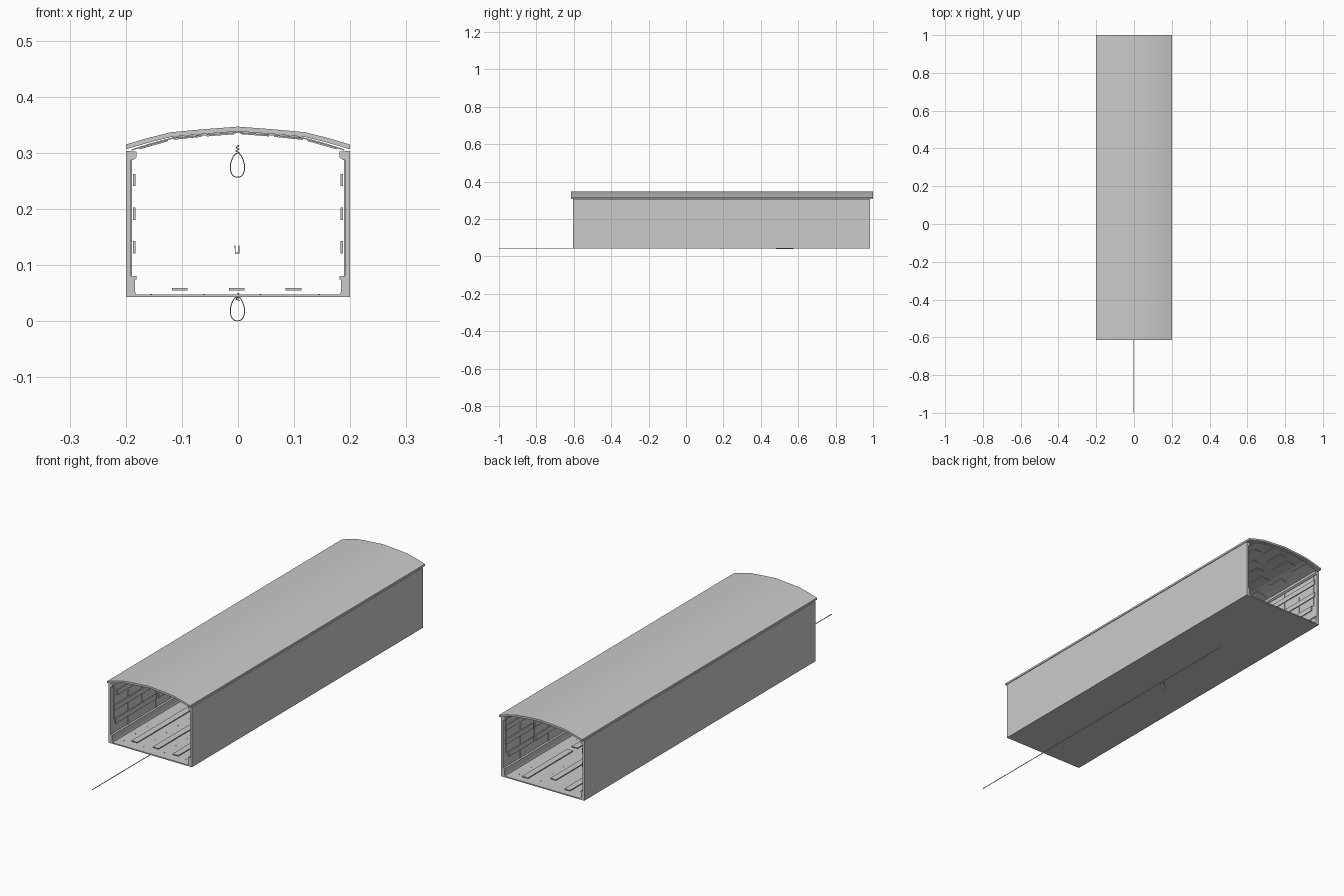
import bpy, bmesh, math, random
from mathutils import Vector

if "Cube" in bpy.data.objects:
    bpy.data.objects.remove(bpy.data.objects["Cube"])

random.seed(4)
Y0, Y1 = -0.603, 0.985


def make_object(name, bm):
    bmesh.ops.recalc_face_normals(bm, faces=bm.faces)
    me = bpy.data.meshes.new(name)
    bm.to_mesh(me)
    bm.free()
    ob = bpy.data.objects.new(name, me)
    bpy.context.collection.objects.link(ob)
    return ob


def boxes(name, items):
    # each item: (x0, x1, y0, y1, z0, z1)
    bm = bmesh.new()
    for x0, x1, y0, y1, z0, z1 in items:
        vs = bmesh.ops.create_cube(bm, size=1)['verts']
        for v in vs:
            v.co = Vector(((x0 + x1) / 2 + v.co.x * (x1 - x0),
                           (y0 + y1) / 2 + v.co.y * (y1 - y0),
                           (z0 + z1) / 2 + v.co.z * (z1 - z0)))
    return make_object(name, bm)


def extrude_profile(name, pts, y0, y1):
    bm = bmesh.new()
    f = bm.faces.new([bm.verts.new((x, y0, z)) for x, z in pts])
    ext = bmesh.ops.extrude_face_region(bm, geom=[f])['geom']
    bmesh.ops.translate(bm, vec=(0, y1 - y0, 0),
                        verts=[g for g in ext if isinstance(g, bmesh.types.BMVert)])
    return make_object(name, bm)


def mirror_x(ob):
    ob.modifiers.new("mirror", 'MIRROR')
    return ob


def segments(lengths, y0, y1, gap):
    out, y = [], y0
    while y < y1 - 0.02:
        e = min(y + random.uniform(*lengths), y1)
        out.append((y, e))
        y = e + gap
    return out


def wire(name, pts, radius, cyclic=False, smooth=False):
    cu = bpy.data.curves.new(name, 'CURVE')
    cu.dimensions = '3D'
    cu.bevel_depth = radius
    cu.bevel_resolution = 1
    cu.use_fill_caps = True
    cu.resolution_u = 5
    if smooth:
        sp = cu.splines.new('BEZIER')
        sp.bezier_points.add(len(pts) - 1)
        for b, p in zip(sp.bezier_points, pts):
            b.co = p
            b.handle_left_type = b.handle_right_type = 'AUTO'
    else:
        sp = cu.splines.new('POLY')
        sp.points.add(len(pts) - 1)
        for b, p in zip(sp.points, pts):
            b.co = (*p, 1)
    sp.use_cyclic_u = cyclic
    ob = bpy.data.objects.new(name, cu)
    bpy.context.collection.objects.link(ob)
    return ob


# arched roof shell, with a thinner lining below
arch = [(-0.2, 0.315), (-0.165, 0.3255), (-0.12, 0.337), (-0.06, 0.3425), (0, 0.347),
        (0.06, 0.3425), (0.12, 0.337), (0.165, 0.3255), (0.2, 0.315)]
roof = extrude_profile("roof", arch + [(x, z - 0.0085) for x, z in reversed(arch)], -0.615, 1.0)
roof.data.shade_smooth()
bpy.context.view_layer.objects.active = roof
roof.select_set(True)
bpy.ops.object.shade_smooth_by_angle(angle=math.radians(30))
inner = [(x * 0.95, z - 0.0085) for x, z in arch]
extrude_profile("roof_lining", inner + [(x, z - 0.0025) for x, z in reversed(inner)], Y0, Y1)


# ceiling patches lying against the arch
def arch_z(x):
    for (xa, za), (xb, zb) in zip(inner, inner[1:]):
        if xa <= x <= xb:
            return za + (zb - za) * (x - xa) / (xb - xa)
    return 0.31


bm = bmesh.new()
for lane in (-0.15, -0.09, -0.03, 0.03, 0.09, 0.15):
    for a, b in segments((0.06, 0.14), Y0 + random.uniform(0, 0.06), Y1, 0.07):
        w = random.uniform(0.016, 0.026)
        vs = bmesh.ops.create_cube(bm, size=1)['verts']
        for v in vs:
            x = lane + v.co.x * 2 * w
            v.co = Vector((x, a if v.co.y < 0 else b,
                           arch_z(x) - (0.0045 if v.co.z < 0 else 0.002)))
make_object("ceiling_panels", bm)

# floor slab, raised strips and nails
boxes("floor", [(-0.2, 0.2, Y0, Y1, 0.043, 0.048)])
strips = []
for cx in (-0.104, -0.002, 0.099):
    for a, b in segments((0.25, 0.5), Y0 + random.uniform(0.02, 0.1), Y1 - 0.02, 0.03):
        strips.append((cx - 0.014, cx + 0.014, a, b, 0.055, 0.059))
boxes("floor_strips", strips)
nails = []
for cx in (-0.155, -0.06, 0.04, 0.145):
    for i in range(20):
        y = Y0 + 0.04 + i * 0.079
        nails.append((cx - 0.0015, cx + 0.0015, y - 0.0015, y + 0.0015, 0.0475, 0.049))
boxes("floor_nails", nails)

# side walls with stepped top beam and skirting
mirror_x(extrude_profile("side_wall",
         [(0.2, 0.043), (0.2, 0.304), (0.1905, 0.304), (0.1905, 0.043)], Y0, Y1))
mirror_x(extrude_profile("wall_top_beam",
         [(0.191, 0.303), (0.181, 0.303), (0.181, 0.292), (0.187, 0.288), (0.191, 0.288)], Y0, Y1))
mirror_x(extrude_profile("wall_skirting",
         [(0.191, 0.048), (0.182, 0.048), (0.184, 0.055), (0.184, 0.075), (0.181, 0.075),
          (0.181, 0.081), (0.191, 0.081)], Y0, Y1))

# staggered planks standing off the walls, with short posts behind
planks, posts = [], []
for cz in (0.132, 0.192, 0.252):
    for a, b in segments((0.16, 0.3), Y0 + random.uniform(0.005, 0.05), Y1 - 0.01, 0.012):
        planks.append((0.183, 0.187, a, b, cz - 0.011, cz + 0.011))
for i in range(17):
    y = Y0 + 0.02 + i * 0.096
    z0 = 0.08 if i % 2 else 0.142
    posts.append((0.1885, 0.191, y, y + 0.012, z0, z0 + 0.146))
mirror_x(boxes("wall_planks", planks))
mirror_x(boxes("wall_posts", posts))


# hanging teardrop wire loops with small twisted knot at the top
def hanging_loop(name, z):
    y = 0.19
    half = [(0.004, 0.042), (0.010, 0.032), (0.0125, 0.016), (0.008, 0.004)]
    pts = [(0, y, z + 0.044)] + [(a, y, z + h) for a, h in half] + [(0, y, z + 0.001)]
    pts += [(-a, y, z + h) for a, h in reversed(half)]
    wire(name, [(a - 0.001, b, c) for a, b, c in pts], 0.001, True, True)


def knot(name, z):
    pts = [(-0.001 + 0.003 * math.cos(i * 1.3), 0.19 + 0.003 * math.sin(i * 1.3), z + i * 0.0012)
           for i in range(12)]
    wire(name, pts, 0.0008)


hanging_loop("lower_loop", 0.0)
hanging_loop("upper_loop", 0.256)
knot("lower_knot", 0.037)
knot("upper_knot", 0.301)

# long cable below the floor and small U bracket
wire("cable", [(-0.001, -1.0, 0.0435), (-0.001, 0.575, 0.0425)], 0.0016)
wire("u_bracket", [(-0.005, 0.19, 0.135), (-0.005, 0.19, 0.122),
                   (0.002, 0.19, 0.122), (0.002, 0.19, 0.135)], 0.0009)
